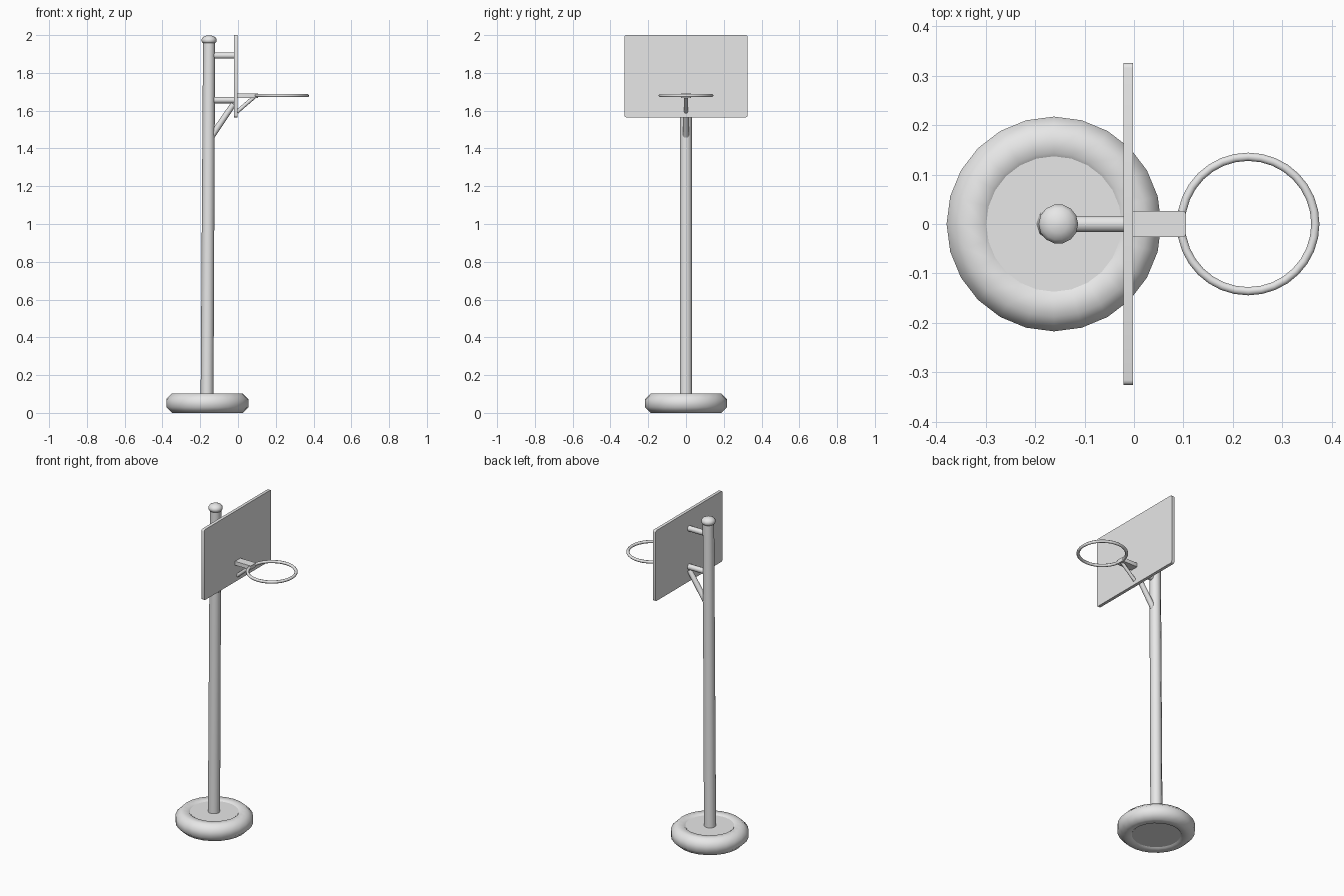
import bpy, bmesh, math
from mathutils import Vector

cube = bpy.data.objects.get("Cube")
if cube:
    bpy.data.objects.remove(cube, do_unlink=True)

grey = bpy.data.materials.new("light_grey")
grey.use_nodes = True
grey.diffuse_color = (0.8, 0.8, 0.8, 1)
grey.node_tree.nodes["Principled BSDF"].inputs["Base Color"].default_value = (0.8, 0.8, 0.8, 1)


def finish(obj, name, angle=40):
    obj.name = obj.data.name = name
    obj.data.materials.clear()
    obj.data.materials.append(grey)
    bpy.ops.object.select_all(action="DESELECT")
    obj.select_set(True)
    bpy.context.view_layer.objects.active = obj
    bpy.ops.object.shade_smooth_by_angle(angle=math.radians(angle))
    return obj


def lathe(name, profile, centre, sides, closed=False, angle=40):
    """Turn (radius, height) points around a vertical axis."""
    bm = bmesh.new()
    rings = []
    for r, z in profile:
        rings.append([bm.verts.new((centre[0] + r * math.cos(a), centre[1] + r * math.sin(a), z))
                      for a in (math.tau * i / sides for i in range(sides))])
    pairs = list(zip(rings, rings[1:]))
    if closed:
        pairs.append((rings[-1], rings[0]))
    else:
        bm.faces.new(rings[0][::-1])
        bm.faces.new(rings[-1])
    for low, high in pairs:
        for i in range(sides):
            j = (i + 1) % sides
            bm.faces.new((low[i], low[j], high[j], high[i]))
    bmesh.ops.recalc_face_normals(bm, faces=bm.faces)
    mesh = bpy.data.meshes.new(name)
    bm.to_mesh(mesh)
    bm.free()
    obj = bpy.data.objects.new(name, mesh)
    bpy.context.collection.objects.link(obj)
    return finish(obj, name, angle)


def circle_profile(major, minor, height, sides):
    """Cross-section of a ring, with flat sides facing up and out."""
    return [(major + minor * math.cos(a), height + minor * math.sin(a))
            for a in (math.tau * (i + 0.5) / sides for i in range(sides))]


def rod(name, start, end, r1, r2, sides=10):
    start, end = Vector(start), Vector(end)
    axis = end - start
    bpy.ops.mesh.primitive_cone_add(vertices=sides, radius1=r1, radius2=r2, depth=axis.length,
                                    location=(start + end) / 2,
                                    rotation=axis.to_track_quat("Z", "Y").to_euler())
    return finish(bpy.context.object, name, 50)


def plate(name, low, high, bevel, edges_along):
    """Box whose edges along one axis are rounded."""
    low, high = Vector(low), Vector(high)
    bpy.ops.mesh.primitive_cube_add(size=1)
    obj = bpy.context.object
    bm = bmesh.new()
    bm.from_mesh(obj.data)
    for v in bm.verts:
        v.co = Vector([l + (c + 0.5) * (h - l) for l, c, h in zip(low, v.co, high)])
    edges = [e for e in bm.edges
             if abs((e.verts[0].co - e.verts[1].co).normalized()[edges_along]) > 0.9]
    bmesh.ops.bevel(bm, geom=edges, offset=bevel, segments=3, profile=0.5, affect="EDGES")
    bm.to_mesh(obj.data)
    bm.free()
    return finish(obj, name, 35)


# Weighted base: tyre-like ring with a flat disc in it
BASE = (-0.162, 0)
lathe("base_ring", circle_profile(0.166, 0.0555, 0.052, 8), BASE, 24, closed=True, angle=50)
lathe("base_disc", [(0.137, 0.008), (0.137, 0.097)], BASE, 24)

# Slightly leaning pole and its domed cap
rod("pole", (-0.164, 0, 0.06), (-0.153, 0, 1.97), 0.034, 0.032)
lathe("pole_cap", [(0.034, 1.958), (0.04, 1.967), (0.04, 1.978), (0.033, 1.989),
                   (0.019, 1.996), (0.006, 1.999)], (-0.153, 0), 14, angle=60)

# Backboard and the arms that carry it
plate("backboard", (-0.021, -0.326, 1.565), (-0.002, 0.326, 2.0), 0.01, 0)
for name, z in (("upper_arm", 1.892), ("lower_arm", 1.656)):
    rod(name, (-0.15, 0, z), (-0.012, 0, z), 0.017, 0.017)
rod("rear_brace", (-0.14, 0, 1.464), (-0.024, 0, 1.635), 0.017, 0.015)

# Hoop with its bracket and strut
plate("hoop_bracket", (-0.006, -0.026, 1.668), (0.105, 0.026, 1.692), 0.006, 2)
rod("hoop_strut", (-0.006, 0, 1.593), (0.09, 0, 1.676), 0.01, 0.01)
lathe("hoop", circle_profile(0.231 - 0.095, 0.009, 1.68, 8), (0.231, 0), 32, closed=True, angle=60)
